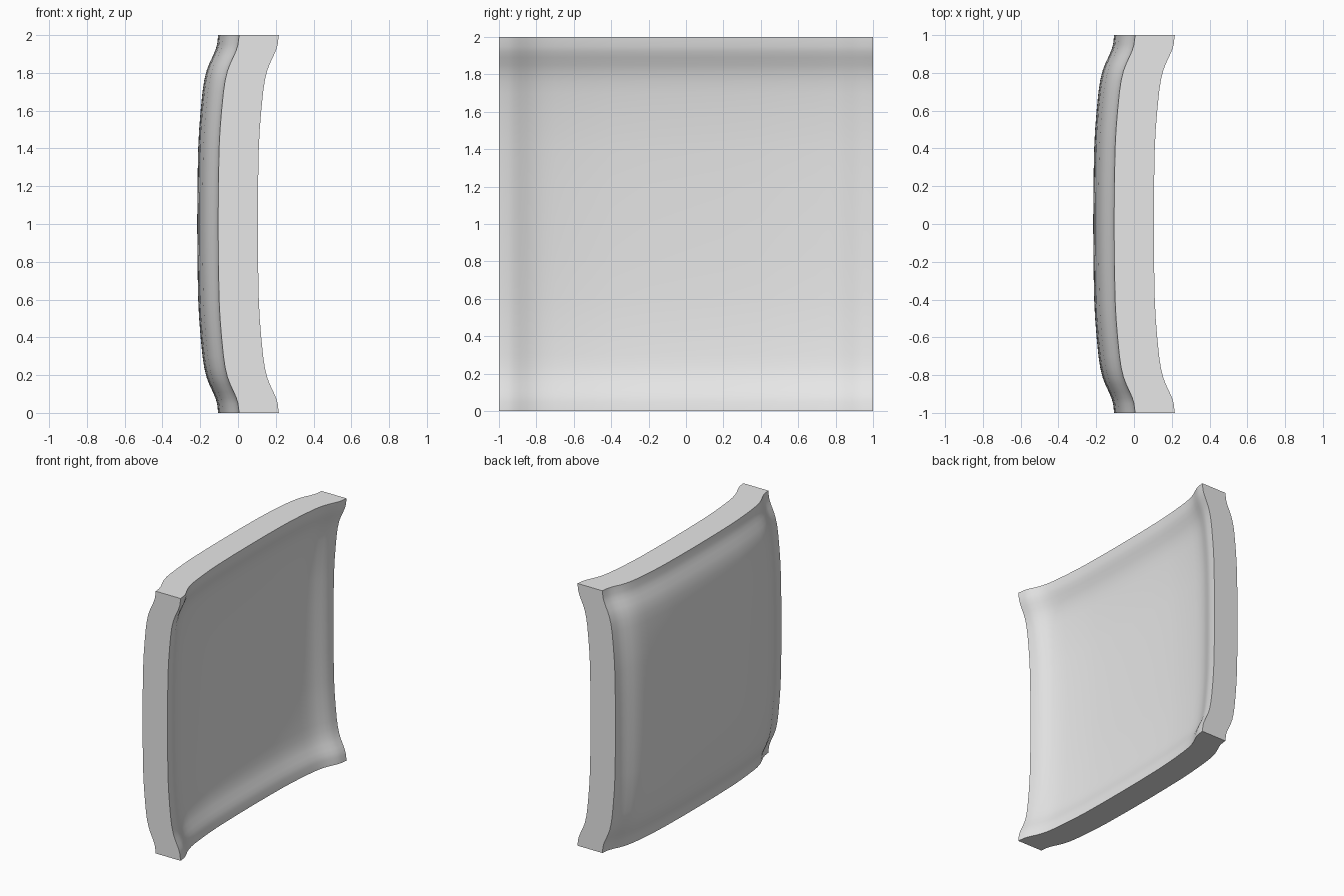
import bpy
import bmesh
import math

cube = bpy.data.objects.get("Cube")
if cube:
    bpy.data.objects.remove(cube, do_unlink=True)

THICKNESS = 0.21
CENTRE_X = -0.216

# Half profile of the dish: distance from the centre, rise towards +x
HALF = [(0, 0), (0.2, 0.001), (0.4, 0.005), (0.5, 0.01), (0.6, 0.018),
        (0.7, 0.028), (0.76, 0.037), (0.81, 0.049), (0.85, 0.064),
        (0.89, 0.083), (0.92, 0.096), (0.95, 0.105), (1, 0.111)]
PROFILE = [(-d, rise) for d, rise in reversed(HALF[1:])] + HALF
N = len(PROFILE)

bm = bmesh.new()


def sheet(offset):
    """Sweep the profile along itself to make one curved skin."""
    return [[bm.verts.new((CENTRE_X + offset + ry + rz, y, z + 1))
             for z, rz in PROFILE] for y, ry in PROFILE]


def border(rows):
    """Vertices round the edge of a skin, in order."""
    return ([row[0] for row in rows] + rows[-1][1:]
            + [row[-1] for row in rows[-2::-1]] + rows[0][-2:0:-1])


# Outer and inner skins
outer, inner = sheet(0), sheet(THICKNESS)
for rows in (outer, inner):
    for i in range(N - 1):
        for j in range(N - 1):
            bm.faces.new((rows[i][j], rows[i + 1][j],
                          rows[i + 1][j + 1], rows[i][j + 1]))

# Flat rim between the skins
a, b = border(outer), border(inner)
for k in range(len(a)):
    n = (k + 1) % len(a)
    bm.faces.new((a[k], a[n], b[n], b[k]))
bmesh.ops.recalc_face_normals(bm, faces=bm.faces)

mesh = bpy.data.meshes.new("curved_panel")
bm.to_mesh(mesh)
bm.free()
panel = bpy.data.objects.new("curved_panel", mesh)
bpy.context.collection.objects.link(panel)

# Plain grey
grey = bpy.data.materials.new("light_grey")
grey.use_nodes = True
colour = (0.8, 0.8, 0.8, 1)
grey.diffuse_color = colour
grey.node_tree.nodes["Principled BSDF"].inputs["Base Color"].default_value = colour
mesh.materials.append(grey)

# Smooth skins with a sharp rim
bpy.ops.object.select_all(action='DESELECT')
panel.select_set(True)
bpy.context.view_layer.objects.active = panel
bpy.ops.object.shade_smooth_by_angle(angle=math.radians(35))
